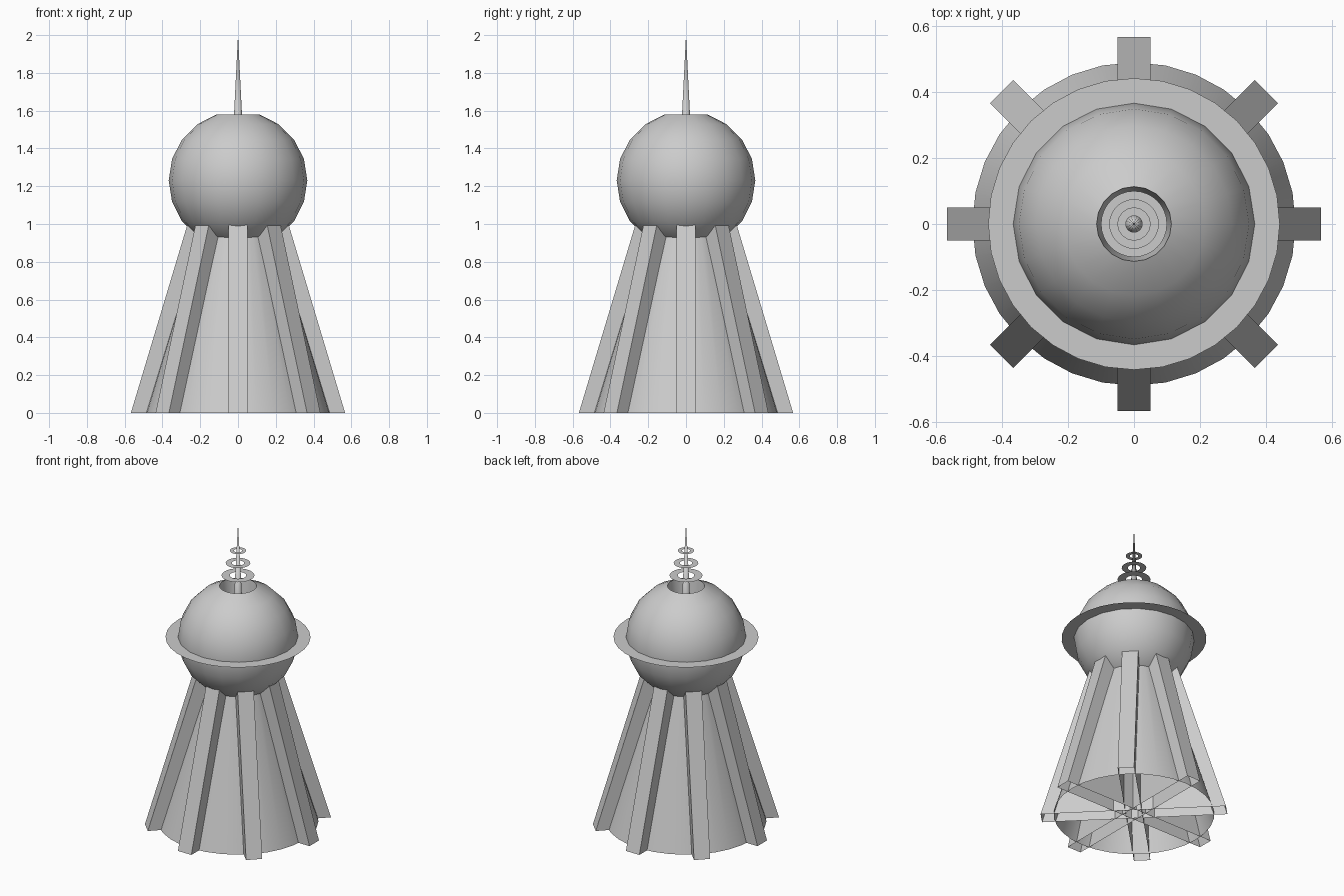
import bpy, bmesh, math
from mathutils import Matrix

cube = bpy.data.objects.get("Cube")
if cube:
    bpy.data.objects.remove(cube, do_unlink=True)

grey = bpy.data.materials.new("plain_grey")
grey.use_nodes = True
COLOUR = (0.6, 0.6, 0.6, 1)
grey.diffuse_color = COLOUR
grey.node_tree.nodes["Principled BSDF"].inputs["Base Color"].default_value = COLOUR


def finish(bm, name, smooth_angle=None):
    mesh = bpy.data.meshes.new(name)
    bm.to_mesh(mesh)
    bm.free()
    mesh.materials.append(grey)
    obj = bpy.data.objects.new(name, mesh)
    bpy.context.collection.objects.link(obj)
    if smooth_angle:
        bpy.ops.object.select_all(action='DESELECT')
        obj.select_set(True)
        bpy.context.view_layer.objects.active = obj
        bpy.ops.object.shade_smooth_by_angle(angle=math.radians(smooth_angle))
    return obj


def lathe(name, profile, sides, smooth_angle=None):
    """Revolve (radius, height) points, listed bottom to top on the outside."""
    bm = bmesh.new()
    verts = [bm.verts.new((r, 0, z)) for r, z in profile]
    edges = [bm.edges.new(pair) for pair in zip(verts, verts[1:])]
    bmesh.ops.spin(bm, geom=verts + edges, cent=(0, 0, 0), axis=(0, 0, 1),
                   angle=math.tau, steps=sides, use_duplicate=False)
    bmesh.ops.remove_doubles(bm, verts=bm.verts, dist=0.0001)
    bmesh.ops.recalc_face_normals(bm, faces=bm.faces)
    return finish(bm, name, smooth_angle)


def flat_ring(name, inner, outer, z, sides=32):
    ring = lathe(name, [(inner, z), (outer, z)], sides)
    if ring.data.polygons[0].normal.z < 0:
        ring.data.flip_normals()
    return ring


def buttress(name, angle, bottom=0.567, top=0.252, height=1.05, half=0.05):
    """Tapered slab through the axis, open underneath."""
    bm = bmesh.new()
    loops = []
    for reach, z in ((bottom, 0), (top, height)):
        loops.append([bm.verts.new(p) for p in (
            (-reach, -half, z), (reach, -half, z), (reach, half, z), (-reach, half, z))])
    low, high = loops
    for i in range(4):
        j = (i + 1) % 4
        bm.faces.new((low[i], low[j], high[j], high[i]))
    bm.faces.new(high)
    bm.transform(Matrix.Rotation(angle, 4, 'Z'))
    return finish(bm, name)


# Tower: open cone with four crossing slabs forming eight legs
lathe("tower_cone", [(0.49, 0), (0.17, 1.05)], 32, 30)
for i in range(4):
    buttress(f"leg_slab_{i + 1}", i * math.pi / 4)

# Globe with a narrow well at the top
CENTRE, RADIUS = 1.231, 0.367
globe = [(RADIUS * math.sin(a), CENTRE - RADIUS * math.cos(a))
         for a in (math.pi * k / 10 for k in range(1, 10))]
lathe("globe", globe + [(0.095, 1.4), (0, 1.4)], 20, 30)

# Ring around the globe
flat_ring("globe_ring", 0.36, 0.442, CENTRE + 0.005)

# Antenna spike and its three shrinking rings
lathe("antenna", [(0.03, 1.4), (0, 2.0)], 16, 30)
for i, outer in enumerate((0.1, 0.075, 0.05)):
    flat_ring(f"antenna_ring_{i + 1}", outer / 2, outer, 1.65 + 0.083 * i)
